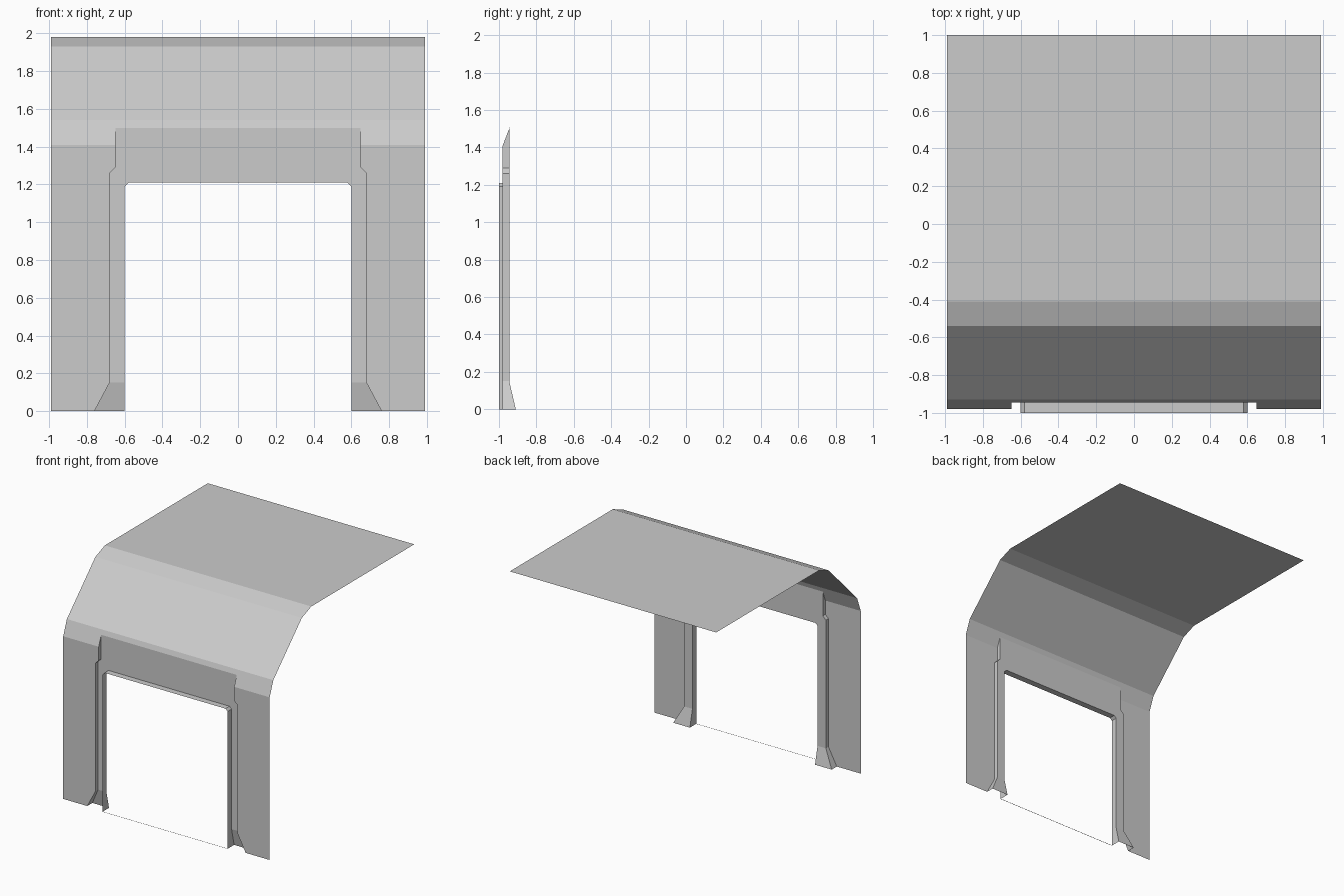
import bpy
import bmesh
from mathutils import Vector

cube = bpy.data.objects.get("Cube")
if cube:
    bpy.data.objects.remove(cube, do_unlink=True)

grey = bpy.data.materials.new("light grey")
grey.use_nodes = True
tone = (0.6, 0.6, 0.6, 1)
grey.diffuse_color = tone
grey.node_tree.nodes["Principled BSDF"].inputs["Base Color"].default_value = tone

HALF = 0.99       # half width of the shell
WALL = -0.98      # front wall plane
PANEL = -0.945    # recessed panel plane
FOOT = -0.91      # back of the flared foot
LIP = -1.0        # front edge of the door lining


def sheet(name, polygons, facing):
    """Thin mirrored sheet; every face is turned towards the given direction."""
    bm = bmesh.new()
    for points in polygons:
        face = bm.faces.new([bm.verts.new(p) for p in points])
        face.normal_update()
        if face.normal.dot(Vector(facing)) < 0:
            face.normal_flip()
    bmesh.ops.remove_doubles(bm, verts=bm.verts, dist=0.0005)
    mesh = bpy.data.meshes.new(name)
    bm.to_mesh(mesh)
    bm.free()
    mesh.materials.append(grey)
    obj = bpy.data.objects.new(name, mesh)
    bpy.context.collection.objects.link(obj)
    mirror = obj.modifiers.new("mirror", "MIRROR")
    mirror.use_clip = True
    return obj


def strip(front, back):
    """Quads joining two matching paths."""
    return [(front[i], front[i + 1], back[i + 1], back[i])
            for i in range(len(front) - 1)]


def at(y, outline):
    return [(x, y, z) for x, z in outline]


# Outlines of the recess edge and the doorway, from the top down
recess = [(0.65, 1.29), (0.68, 1.26), (0.68, 0.15)]
toe = (0.76, 0)
doorway = [(0, 1.21), (0.58, 1.21), (0.6, 1.19), (0.6, 0.15)]

# Front wall beside the recess
sheet("front_wall", [at(WALL, [(HALF, 0), (HALF, 1.41), (0.65, 1.41)]
                        + recess + [toe])], (0, -1, 0))

# Lower bend, notched by the top of the recess
bend = [(HALF, WALL, 1.41), (HALF, -0.93, 1.54), (0, -0.93, 1.54),
        (0, PANEL, 1.5), (0.65, PANEL, 1.5), (0.65, WALL, 1.41)]
sheet("lower_bend", [bend], (0, -1, 1))

# Sloped front, upper bend and flat roof
profile = [(-0.93, 1.54), (-0.54, 1.93), (-0.41, 1.98), (1, 1.98)]
sheet("roof", strip([(0, y, z) for y, z in profile],
                    [(HALF, y, z) for y, z in profile]), (0, -1, 1.5))

# Recessed panel around the doorway
sheet("recessed_panel", [at(PANEL, [(0, 1.5), (0.65, 1.5)] + recess
                            + doorway[::-1])], (0, -1, 0))

# Flared foot sloping backwards under the panel
sheet("flared_foot", [[(0.68, PANEL, 0.15), (0.76, FOOT, 0),
                       (0.6, FOOT, 0), (0.6, PANEL, 0.15)]], (0, -1, 0))

# Side walls of the recess
sides = strip(at(WALL, recess + [toe]),
              at(PANEL, recess) + [(toe[0], FOOT, toe[1])])
sides.append([(0.65, PANEL, 1.5), (0.65, WALL, 1.41),
              (0.65, WALL, 1.29), (0.65, PANEL, 1.29)])
sheet("recess_side", sides, (-1, 0, 0.01))

# Lining that projects forwards around the doorway
sheet("door_lining", strip(at(LIP, doorway + [(0.6, 0)]),
                           at(PANEL, doorway) + [(0.6, FOOT, 0)]),
      (-1, 0, -1))

# Thin threshold across the doorway
sheet("threshold", [[(0, LIP, 0), (0.6, LIP, 0),
                     (0.6, LIP + 0.005, 0), (0, LIP + 0.005, 0)]], (0, 0, 1))
